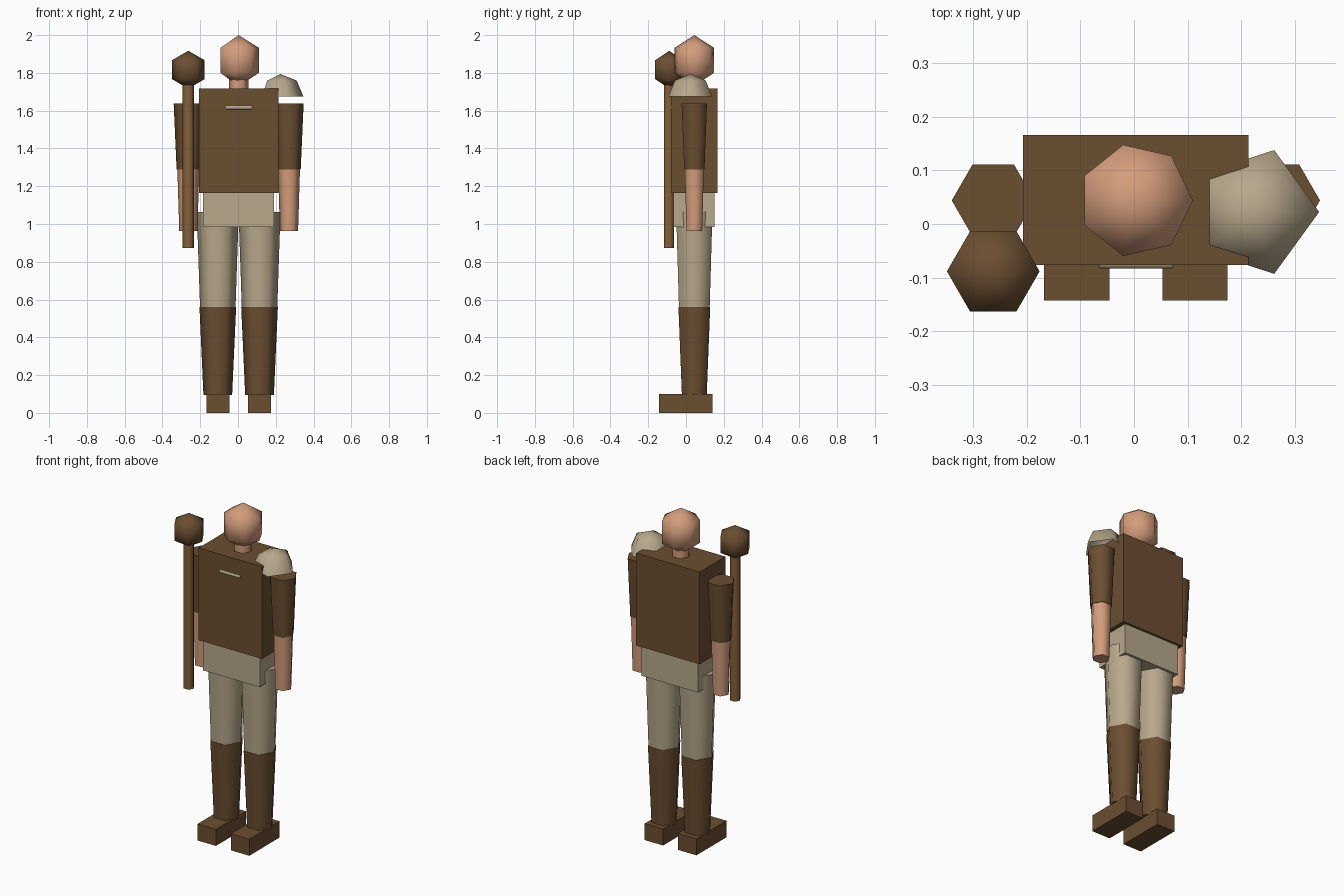
import bpy
import bmesh
from math import cos, sin, pi, radians
from mathutils import Matrix, Vector

default = bpy.data.objects.get("Cube")
if default:
    bpy.data.objects.remove(default, do_unlink=True)


def material(name, rgb):
    """Flat colour from 8-bit display values, stored as linear."""
    linear = [((c / 255 + 0.055) / 1.055) ** 2.4 for c in rgb] + [1.0]
    mat = bpy.data.materials.new(name)
    mat.use_nodes = True
    mat.diffuse_color = linear
    mat.node_tree.nodes["Principled BSDF"].inputs["Base Color"].default_value = linear
    return mat


LEATHER = material("brown leather", (107, 78, 49))
WOOD = material("light wood", (133, 96, 58))
CLOTH = material("tan cloth", (184, 168, 140))
SKIN = material("skin", (212, 157, 124))

MID_X, MID_Y = 0.0035, 0.044


def finish(name, bm, mat, smooth=None):
    bmesh.ops.recalc_face_normals(bm, faces=bm.faces)
    mesh = bpy.data.meshes.new(name)
    bm.to_mesh(mesh)
    bm.free()
    mesh.materials.append(mat)
    obj = bpy.data.objects.new(name, mesh)
    bpy.context.collection.objects.link(obj)
    if smooth:
        bpy.ops.object.select_all(action='DESELECT')
        obj.select_set(True)
        bpy.context.view_layer.objects.active = obj
        bpy.ops.object.shade_smooth_by_angle(angle=radians(smooth))
    return obj


def box(name, mat, low, high):
    low, high = Vector(low), Vector(high)
    bm = bmesh.new()
    bmesh.ops.create_cube(bm, size=1, matrix=Matrix.Translation((low + high) / 2)
                          @ Matrix.Diagonal((high - low).to_4d()))
    return finish(name, bm, mat)


def lathe(name, mat, x, y, profile, sides=6, closed=True):
    """Spin (radius, height) points; a zero radius makes a pole."""
    bm = bmesh.new()
    rings = []
    for r, z in profile:
        count = sides if r else 1
        rings.append([bm.verts.new((x + r * cos(2 * pi * i / sides),
                                    y + r * sin(2 * pi * i / sides), z))
                      for i in range(count)])
    for a, b in zip(rings, rings[1:]):
        for i in range(sides):
            j = (i + 1) % sides
            quad = [a[i % len(a)], a[j % len(a)], b[j % len(b)], b[i % len(b)]]
            bm.faces.new(list(dict.fromkeys(quad)))
    if closed:
        for ring in (rings[0], rings[-1]):
            if len(ring) > 1:
                bm.faces.new(ring)
    return finish(name, bm, mat, 75)


def ball(name, mat, x, y, z, radius, height, sides):
    """Low-poly ball with two rings between its poles."""
    return lathe(name, mat, x, y, [(radius * sin(pi * k / 3), z - height * cos(pi * k / 3))
                                   if k in (1, 2) else (0, z + height * (1 if k else -1))
                                   for k in range(4)], sides)


# Body
box("torso", LEATHER, (-0.207, -0.077, 1.165), (0.214, 0.166, 1.718))
box("pelvis", CLOTH, (-0.185, -0.065, 0.985), (0.19, 0.152, 1.165))
lathe("neck", SKIN, MID_X, MID_Y, [(0.051, 1.69), (0.051, 1.79)])
ball("head", SKIN, MID_X, MID_Y, 1.866, 0.123, 0.134, 7)

# Arms and legs
for side, s in (("left", 1), ("right", -1)):
    arm_x = MID_X + s * 0.2665
    lathe(side + "_sleeve", LEATHER, arm_x, MID_Y, [(0.062, 1.288), (0.0775, 1.638)])
    lathe(side + "_forearm", SKIN, arm_x, MID_Y, [(0.048, 0.963), (0.058, 1.288)])
    leg_x = MID_X + s * 0.1105
    lathe(side + "_thigh", CLOTH, leg_x, MID_Y, [(0.094, 0.56), (0.111, 1.063)])
    lathe(side + "_boot", LEATHER, leg_x, MID_Y, [(0.076, 0.095), (0.097, 0.56)])
    box(side + "_foot", LEATHER, (leg_x - 0.061, -0.143, 0), (leg_x + 0.061, 0.141, 0.099))

# Open shoulder dome on the left side
dome = [(0.1215 * cos(a), 1.676 + 0.118 * sin(a)) for a in (0, pi / 4)]
lathe("shoulder_guard", CLOTH, 0.2245, 0.0225, dome + [(0, 1.794)], 5, closed=False)

# Chest clasp: a thin rod half sunk in the torso
clasp = lathe("chest_clasp", CLOTH, 0, 0, [(0.012, -0.068), (0.012, 0.068)])
clasp.data.transform(Matrix.Translation((MID_X, -0.073, 1.617)) @ Matrix.Rotation(pi / 2, 4, 'Y'))

# Mace carried on the right side
lathe("mace_shaft", WOOD, -0.263, -0.0905, [(0.031, 0.872), (0.031, 1.78)])
ball("mace_head", LEATHER, -0.263, -0.0885, 1.817, 0.1, 0.1, 6)
